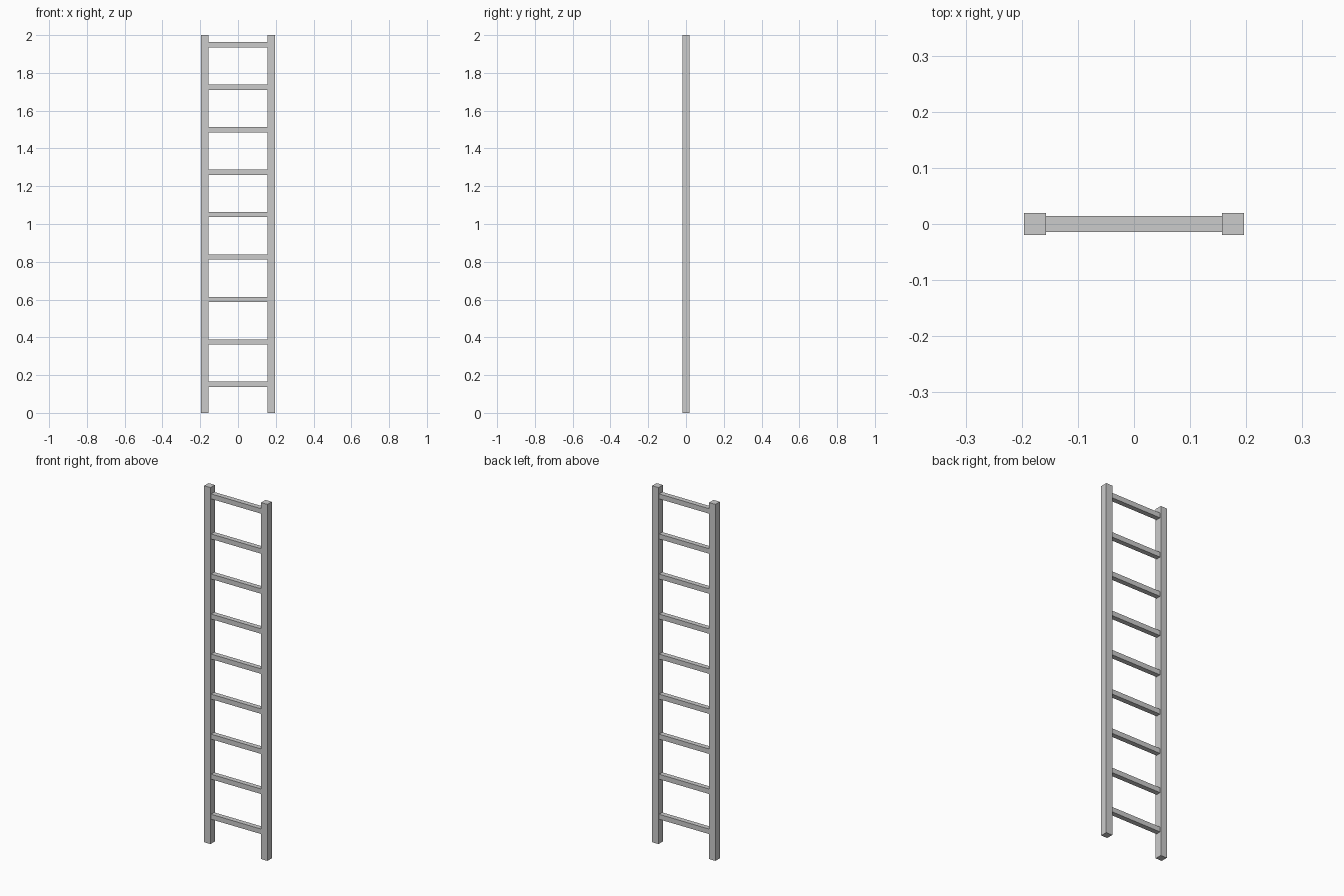
import bpy

if "Cube" in bpy.data.objects:
    bpy.data.objects.remove(bpy.data.objects["Cube"])

RAIL = 0.039        # rail section
RUNG = 0.028        # rung section
RAIL_X = 0.1765     # rail centre offset
HEIGHT = 2.0


def box(name, size, centre):
    bpy.ops.mesh.primitive_cube_add(size=1, location=centre)
    ob = bpy.context.object
    ob.name = name
    ob.scale = size
    bpy.ops.object.transform_apply(location=False, rotation=False, scale=True)
    return ob


# Two square upright rails
for side, sign in (("left", -1), ("right", 1)):
    box(f"{side}_rail", (RAIL, RAIL, HEIGHT), (sign * RAIL_X, 0, HEIGHT / 2))

# Nine evenly spaced square rungs, fitted between the rails
rung_length = 2 * RAIL_X - RAIL
for i in range(9):
    box(f"rung_{i + 1}", (rung_length, RUNG, RUNG), (0, 0, 0.151 + i * 0.2247))
